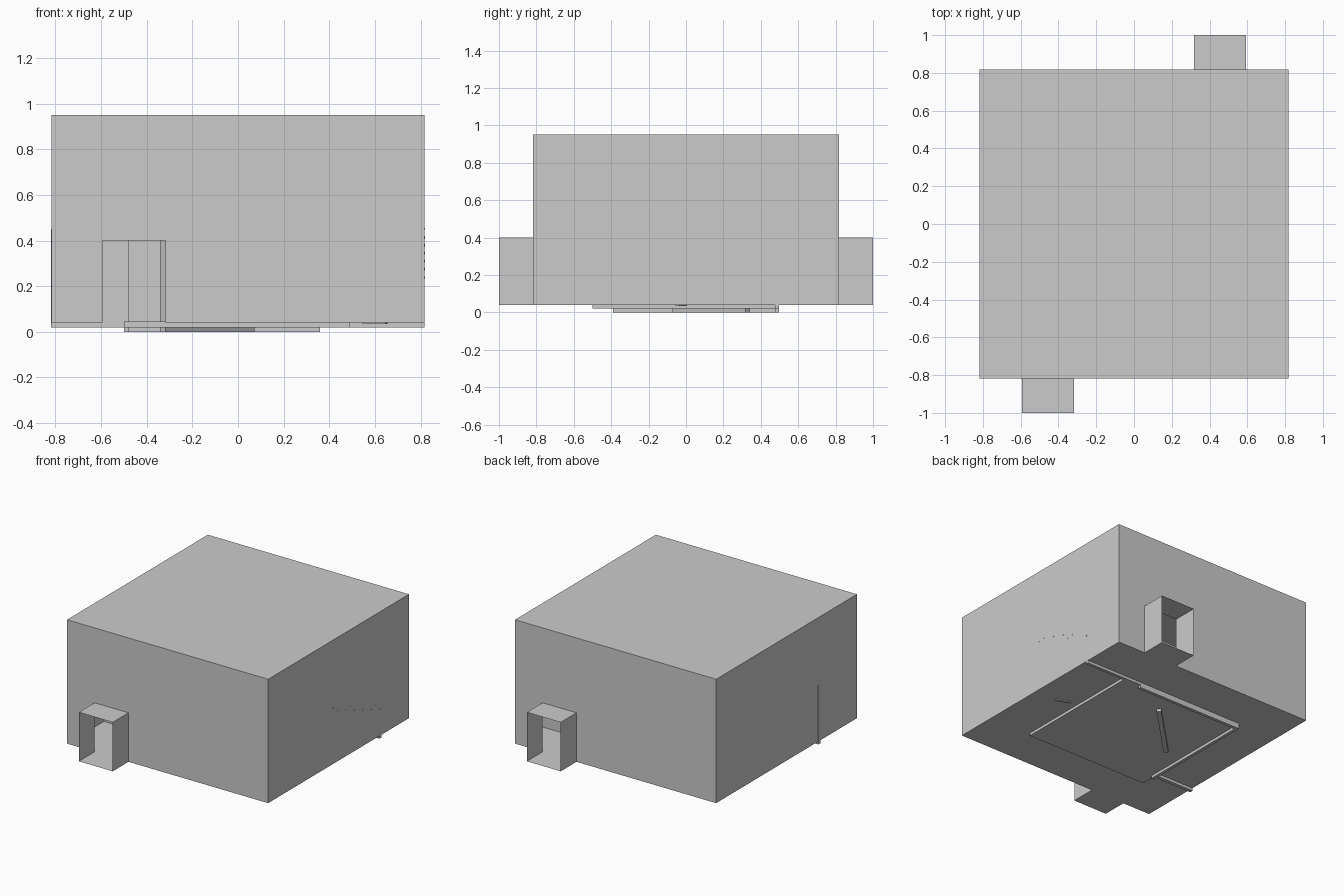
import bpy, bmesh, math
from mathutils import Vector

if "Cube" in bpy.data.objects:
    bpy.data.objects.remove(bpy.data.objects["Cube"])

W, Z0, Z1 = 0.817, 0.04, 0.95      # room half width, floor, ceiling
DX0, DX1, DZ = 0.318, 0.593, 0.40  # doorway span and height


def finish(name, bm):
    bmesh.ops.remove_doubles(bm, verts=bm.verts, dist=1e-5)
    me = bpy.data.meshes.new(name)
    bm.to_mesh(me)
    bm.free()
    ob = bpy.data.objects.new(name, me)
    bpy.context.collection.objects.link(ob)
    return ob


def quad(bm, *pts):
    bm.faces.new([bm.verts.new(p) for p in pts])


def box(name, lo, hi, rot=0.0):
    bm = bmesh.new()
    bmesh.ops.create_cube(bm, size=1)
    bmesh.ops.scale(bm, verts=bm.verts, vec=[h - l for l, h in zip(lo, hi)])
    ob = finish(name, bm)
    ob.location = [(l + h) / 2 for l, h in zip(lo, hi)]
    ob.rotation_euler.z = rot
    return ob


# Room shell: thin sheets with a doorway in the front and back walls
bm = bmesh.new()
for z in (Z0, Z1):
    quad(bm, (-W, -W, z), (W, -W, z), (W, W, z), (-W, W, z))
for s in (-1, 1):
    quad(bm, (s*W, -W, Z0), (s*W, W, Z0), (s*W, W, Z1), (s*W, -W, Z1))
    y = s * W
    for a, b, z in ((-W, DX0, Z0), (DX0, DX1, DZ), (DX1, W, Z0)):
        quad(bm, (s*a, y, z), (s*b, y, z), (s*b, y, Z1), (s*a, y, Z1))
bmesh.ops.recalc_face_normals(bm, faces=bm.faces)
finish("room_shell", bm)

# Entry tunnels, open at both ends
for name, s in (("front_tunnel", -1), ("back_tunnel", 1)):
    bm = bmesh.new()
    ring = [(DX0, Z0), (DX1, Z0), (DX1, DZ), (DX0, DZ)]
    for (xa, za), (xb, zb) in zip(ring, ring[1:] + ring[:1]):
        quad(bm, (s*xa, s*W, za), (s*xb, s*W, zb), (s*xb, s, zb), (s*xa, s, za))
    finish(name, bm)

# Sunken square floor pad
box("floor_pad", (-0.50, -0.50, 0.02), (0.49, 0.475, 0.045))

# Inner partition walls, sunk slightly through the floor
box("back_partition", (-0.50, 0.475, 0.0), (0.36, 0.497, 0.43))
box("back_partition_side", (0.36, 0.475, 0.02), (W, 0.497, 0.45))
box("left_partition", (-0.50, -0.39, 0.0), (-0.478, 0.475, 0.43))
box("left_partition_side", (-W - 0.002, -0.39, 0.02), (-0.50, -0.365, 0.45))

# Diagonal partition
a, b = Vector((0.06, 0.33)), Vector((-0.33, -0.06))
c, half = (a + b) / 2, (a - b).length / 2
box("diagonal_partition", (c.x - half, c.y - 0.016, 0.0),
    (c.x + half, c.y + 0.016, 0.43), math.radians(45))

# Small base poking through the floor
box("small_base", (0.545, -0.035, 0.034), (0.655, -0.015, 0.06), math.radians(-22))

# Row of tiny tips poking through the right wall
bm = bmesh.new()
for i in range(12):
    t = i / 11
    g = bmesh.ops.create_cube(bm, size=0.007)
    bmesh.ops.translate(bm, verts=g["verts"],
                        vec=(W - 0.002, -0.06 + 0.54*t, 0.44 - 0.19*t + 0.012*(-1)**i))
finish("wall_tips", bm)
